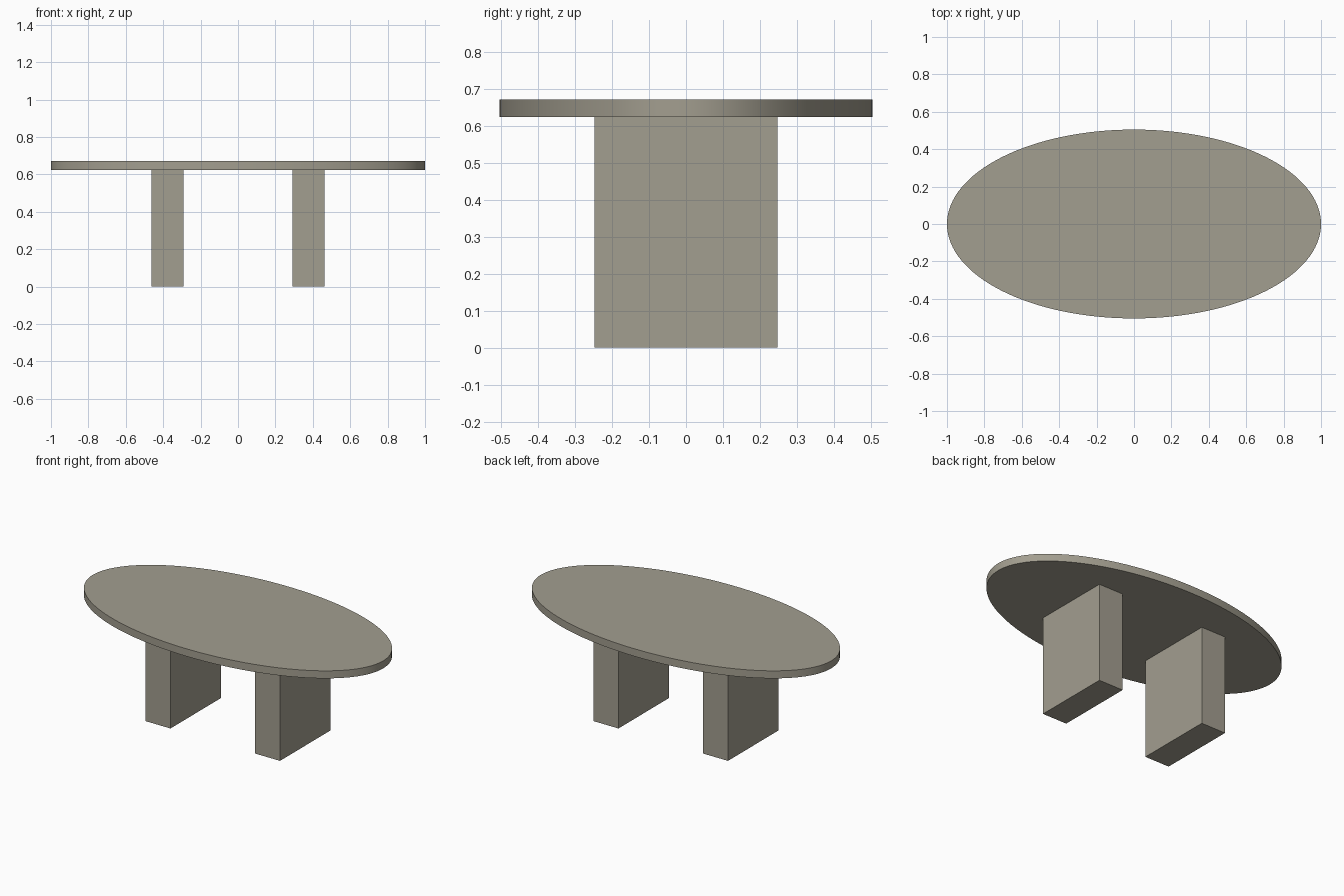
import bpy

if "Cube" in bpy.data.objects:
    bpy.data.objects.remove(bpy.data.objects["Cube"])

TOP_Z, UNDER_Z = 0.672, 0.625

stone = bpy.data.materials.new("warm grey")
stone.diffuse_color = (0.365, 0.342, 0.277, 1.0)
stone.use_nodes = True
stone.node_tree.nodes["Principled BSDF"].inputs["Base Color"].default_value = stone.diffuse_color


def finish(obj, name):
    obj.name = name
    obj.data.materials.append(stone)
    bpy.ops.object.transform_apply(location=False, rotation=False, scale=True)


# Oval table top: a scaled disc with a smooth rim
bpy.ops.mesh.primitive_cylinder_add(vertices=128, radius=1, depth=TOP_Z - UNDER_Z,
                                    location=(0, 0, (TOP_Z + UNDER_Z) / 2))
top = bpy.context.object
top.scale = (1, 0.505, 1)
finish(top, "table_top")
bpy.ops.object.shade_smooth_by_angle()

# Two slab legs
for side, name in ((-1, "left_leg"), (1, "right_leg")):
    bpy.ops.mesh.primitive_cube_add(size=1, location=(side * 0.377, 0, UNDER_Z / 2))
    leg = bpy.context.object
    leg.scale = (0.171, 0.495, UNDER_Z)
    finish(leg, name)
